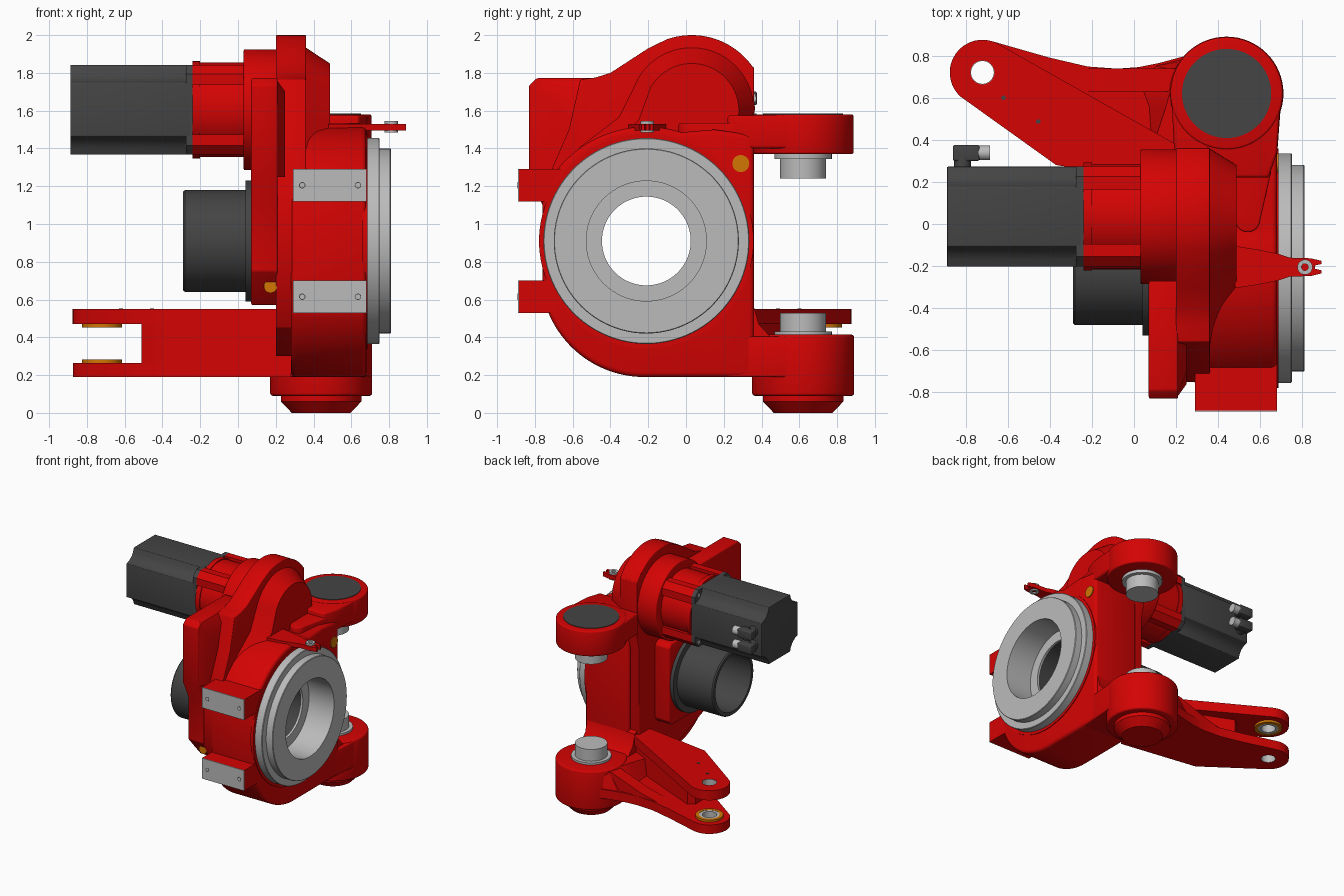
import bpy, bmesh, math

if "Cube" in bpy.data.objects:
    bpy.data.objects.remove(bpy.data.objects["Cube"], do_unlink=True)


def material(name, rgb):
    m = bpy.data.materials.new(name)
    m.use_nodes = True
    m.diffuse_color = (*rgb, 1)
    m.node_tree.nodes["Principled BSDF"].inputs["Base Color"].default_value = (*rgb, 1)
    return m


RED = material("red paint", (0.66, 0.001, 0.001))
GREY = material("light grey metal", (0.5, 0.5, 0.5))
DARK = material("dark grey metal", (0.058, 0.058, 0.058))
ORANGE = material("orange bronze", (0.64, 0.18, 0.001))


def place(axis, u, v, h):
    return {"x": (h, u, v), "y": (u, h, v), "z": (u, v, h)}[axis]


def arc(cu, cv, r, a0, a1, n=24):
    return [(cu + r * math.cos(math.radians(a0 + (a1 - a0) * i / n)),
             cv + r * math.sin(math.radians(a0 + (a1 - a0) * i / n))) for i in range(n + 1)]


def finish(name, bm, mat, bevel=0, cutters=()):
    """Turn a bmesh into an object, bevel it, drill it and set its shading."""
    bmesh.ops.recalc_face_normals(bm, faces=bm.faces)
    mesh = bpy.data.meshes.new(name)
    bm.to_mesh(mesh)
    bm.free()
    ob = bpy.data.objects.new(name, mesh)
    bpy.context.collection.objects.link(ob)
    mesh.materials.append(mat)
    if bevel:
        b = ob.modifiers.new("round", "BEVEL")
        b.width, b.segments, b.limit_method, b.angle_limit = bevel, 3, "ANGLE", math.radians(40)
    for c in cutters:
        d = ob.modifiers.new("drill", "BOOLEAN")
        d.operation, d.solver, d.object = "DIFFERENCE", "EXACT", c
    if ob.modifiers:
        dg = bpy.context.evaluated_depsgraph_get()
        done = bpy.data.meshes.new_from_object(ob.evaluated_get(dg))
        ob.modifiers.clear()
        ob.data = done
    bpy.ops.object.select_all(action="DESELECT")
    ob.select_set(True)
    bpy.context.view_layer.objects.active = ob
    bpy.ops.object.shade_smooth_by_angle(angle=math.radians(32))
    return ob


def prism(name, mat, axis, pts, h0, h1, top=None, **kw):
    """Extrude an outline along an axis, optionally lofting to a second outline."""
    bm = bmesh.new()
    a = [bm.verts.new(place(axis, u, v, h0)) for u, v in pts]
    b = [bm.verts.new(place(axis, u, v, h1)) for u, v in (top or pts)]
    bm.faces.new(a[::-1])
    bm.faces.new(b)
    for i in range(len(a)):
        j = (i + 1) % len(a)
        bm.faces.new((a[i], a[j], b[j], b[i]))
    return finish(name, bm, mat, **kw)


def box(name, mat, x, y, z, **kw):
    return prism(name, mat, "z", [(x[0], y[0]), (x[1], y[0]), (x[1], y[1]), (x[0], y[1])], *z, **kw)


def lathe(name, mat, axis, centre, profile, n=64, **kw):
    """Revolve (height, radius) points; a closed loop unless it touches radius 0."""
    bm = bmesh.new()
    rings = []
    for h, r in profile:
        if r == 0:
            rings.append([bm.verts.new(place(axis, *centre, h))] * n)
        else:
            rings.append([bm.verts.new(place(axis, u, v, h))
                          for u, v in arc(*centre, r, 0, 360, n)[:n]])
    for k in range(len(rings)):
        p, q = rings[k], rings[(k + 1) % len(rings)]
        for i in range(n):
            j = (i + 1) % n
            vs = list(dict.fromkeys((p[i], p[j], q[j], q[i])))
            if len(vs) > 2:
                bm.faces.new(vs)
    return finish(name, bm, mat, **kw)


def disc(name, mat, axis, centre, r, h0, h1, **kw):
    return lathe(name, mat, axis, centre, [(h0, 0), (h0, r), (h1, r), (h1, 0)], **kw)


def washer(name, mat, axis, centre, r0, r1, h0, h1, **kw):
    return lathe(name, mat, axis, centre, [(h0, r0), (h0, r1), (h1, r1), (h1, r0)], **kw)


HUB, DRIVE, PIN, TIP = (-0.21, 0.91), (0.035, 1.605), (0.44, 0.62), (-0.72, 0.72)

# Helpers for drilling
bore = lathe("bore_cutter", RED, "x", HUB, [(-0.6, 0), (-0.6, 0.258), (0.5, 0.258), (0.5, 0.4), (1.2, 0.4), (1.2, 0)])
tie_hole = disc("tie_hole_cutter", RED, "z", TIP, 0.057, -0.3, 1.0)
bore.hide_render = tie_hole.hide_render = True

# Knuckle housing
body = ([(0.36, 0.19), (0.36, 1.47), (0.15, 1.50)] + arc(*HUB, 0.605, 72, 150)
        + [(-0.76, 1.12), (-0.76, 0.70)] + arc(-0.22, 0.74, 0.55, 203, 270))
prism("knuckle_housing", RED, "x", body, 0.28, 0.68, bevel=0.025, cutters=[bore])
back = ([(0.33, 0.3), (0.33, 1.25), (0.36, 1.36), (0.36, 1.83)] + arc(0.03, 1.605, 0.395, 35, 110)
        + [(-0.2, 1.93), (-0.3, 1.865), (-0.4, 1.80), (-0.48, 1.775), (-0.56, 1.765),
           (-0.62, 1.5), (-0.75, 1.2), (-0.75, 0.75), (-0.6, 0.45), (-0.2, 0.3)])
prism("back_flange", RED, "x", back, 0.2, 0.36, bevel=0.012, cutters=[bore])
pad = [(0.12, 0.61), (0.12, 1.22), (0.09, 1.25), (-0.2, 1.25), (-0.27, 1.32), (-0.27, 1.772),
       (-0.79, 1.772), (-0.83, 1.735), (-0.83, 1.25), (-0.76, 1.1), (-0.76, 0.75),
       (-0.6, 0.57), (0.08, 0.57)]
prism("rear_cover", RED, "x", pad, 0.07, 0.21, bevel=0.01, cutters=[bore])
prism("cover_slope", RED, "x", [(-0.83, 1.25), (-0.3, 1.25), (-0.3, 1.77), (-0.79, 1.77), (-0.83, 1.73)],
      0.2, 0.25, [(-0.76, 1.25), (-0.3, 1.25), (-0.3, 1.7), (-0.62, 1.7), (-0.7, 1.64)])
tower = [(0.3, 1.28)] + arc(0.03, 1.605, 0.335, 0, 150) + [(-0.36, 1.57), (-0.58, 1.4), (-0.3, 1.28)]
tower_end = [(0.26, 1.28)] + arc(0.03, 1.6, 0.25, 0, 150) + [(-0.25, 1.55), (-0.42, 1.4), (-0.3, 1.28)]
prism("drive_dome", RED, "x", tower, 0.35, 0.487, tower_end)

# Mounting pads with bare metal faces
for tag, z in (("upper", 1.205), ("lower", 0.615)):
    zs = (z - 0.085, z + 0.085)
    box(tag + "_mount_pad", RED, (0.29, 0.68), (-0.885, -0.62), zs)
    box(tag + "_mount_face", GREY, (0.29, 0.68), (-0.89, -0.884), zs)
    for x in (0.34, 0.635):
        washer(tag + "_mount_hole", DARK, "y", (x, z), 0.013, 0.017, -0.891, -0.889, n=20)

# Hub ring, seal and rear tube
lathe("hub_ring", GREY, "x", HUB, [(0.565, 0.41), (0.565, 0.235), (0.58, 0.235), (0.58, 0.318), (0.81, 0.318),
      (0.81, 0.486), (0.806, 0.49), (0.75, 0.49), (0.75, 0.541), (0.746, 0.545), (0.67, 0.545), (0.67, 0.41)], n=96)
washer("hub_seal", RED, "x", HUB, 0.5, 0.568, 0.66, 0.686, n=96)
lathe("rear_tube", DARK, "x", HUB, [(0.57, 0.236), (-0.29, 0.236), (-0.29, 0.262), (-0.28, 0.27),
      (0.04, 0.27), (0.04, 0.32), (0.075, 0.32), (0.075, 0.26), (0.57, 0.26)], n=96)

# Drive gearbox
disc("gear_housing", RED, "x", DRIVE, 0.32, 0.03, 0.22, bevel=0.008)
disc("gearbox", RED, "x", DRIVE, 0.25, -0.21, 0.05)
disc("gearbox_collar", RED, "x", DRIVE, 0.257, -0.24, -0.2)
for sy in (-1, 1):
    for sz in (-1, 1):
        corner = [(DRIVE[0] + sy * a, DRIVE[1] + sz * b) for a, b in
                  ((0.13, 0.13), (0.237, 0.13), (0.237, 0.19), (0.19, 0.237), (0.13, 0.237))]
        prism("gearbox_rib", RED, "x", corner, -0.24, 0.05)
        disc("motor_bolt", GREY, "x", (DRIVE[0] + sy * 0.195, DRIVE[1] + sz * 0.195), 0.015, -0.279, -0.27, n=12)

# Motor with scooped corners
quarter = [(0.237, 0.14), (0.205, 0.15), (0.172, 0.172), (0.15, 0.205), (0.14, 0.237)]
section = []
for c, s in ((1, 0), (0, 1), (-1, 0), (0, -1)):
    section += [(DRIVE[0] + c * a - s * b, DRIVE[1] + s * a + c * b) for a, b in quarter]
prism("motor", DARK, "x", section, -0.888, -0.25, bevel=0.004)
q = 0.237
prism("motor_flange", DARK, "x", [(DRIVE[0] + a, DRIVE[1] + b) for a, b in
      ((q, -.19), (q, .19), (.19, q), (-.19, q), (-q, .19), (-q, -.19), (-.19, -q), (.19, -q))], -0.275, -0.24)
for z in (1.55, 1.665):
    disc("connector_base", DARK, "y", (-0.815, z), 0.04, 0.26, 0.32, n=24)
    box("connector_elbow", DARK, (-0.86, -0.735), (0.3, 0.375), (z - 0.036, z + 0.036), bevel=0.008)
    disc("connector_tip", GREY, "x", (0.338, z), 0.035, -0.74, -0.683, n=24)

# Upper pivot arm with a lower web blending into the housing
prism("upper_arm", RED, "z", arc(*PIN, 0.265, 10, 175) + [(0.19, 0.36), (0.3, 0.22), (0.64, 0.22), (0.68, 0.34)],
      1.40, 1.575, bevel=0.015)
prism("upper_arm_web", RED, "z", [(0.67, 0.4), (0.25, 0.4), (0.3, 0.2), (0.46, 0.04)]
      + arc(0.54, 0.02, 0.06, 200, 360, 8) + [(0.65, 0.24)], 1.42, 1.535, bevel=0.01)
disc("upper_pivot", RED, "z", PIN, 0.267, 1.37, 1.58, bevel=0.012)
disc("pivot_cap", DARK, "z", PIN, 0.212, 1.574, 1.584)
lathe("upper_pin", GREY, "z", PIN, [(1.24, 0), (1.24, 0.122), (1.345, 0.122), (1.345, 0.152), (1.375, 0.152), (1.375, 0)])
disc("side_plug", ORANGE, "x", (0.29, 1.32), 0.045, 0.66, 0.687, n=32)
disc("front_plug", ORANGE, "y", (0.172, 0.67), 0.035, -0.71, -0.64, n=32)

# Lower pivot
disc("lower_pivot", RED, "z", PIN, 0.27, 0.09, 0.415, bevel=0.015)
lathe("lower_pivot_cap", RED, "z", PIN, [(0.0, 0), (0.0, 0.155), (0.06, 0.213), (0.1, 0.213), (0.1, 0)])
lathe("lower_pin", GREY, "z", PIN, [(0.41, 0), (0.41, 0.152), (0.432, 0.152), (0.432, 0.122), (0.53, 0.122), (0.53, 0)])
prism("lower_bridge", RED, "z", arc(*PIN, 0.262, 0, 180) + [(0.2, 0.2), (0.67, 0.2)], 0.19, 0.405, bevel=0.01)
prism("bridge_fillet", RED, "x", [(0.28, 0.35), (0.28, 0.6), (0.36, 0.56), (0.385, 0.47), (0.45, 0.40)], 0.22, 0.66)

# Steering arm: two plates, a front wall, a falling rear rib and an open pocket between
rear = [(0.25, 0.80), (0.12, 0.765), (0.02, 0.745), (-0.08, 0.738), (-0.22, 0.748), (-0.4, 0.79)]
front = [(-0.37, 0.28), (0.28, 0.18)]
prism("steering_arm_lower", RED, "z", arc(*TIP, 0.155, 75, 228) + front + rear, 0.19, 0.265, cutters=[tie_hole])
prism("steering_arm_upper", RED, "z", arc(*TIP, 0.155, 62, 228) + front + [(0.25, 0.35)], 0.47, 0.55,
      cutters=[tie_hole])
prism("steering_arm_core", RED, "z", [(-0.51, 0.38)] + front + [(0.25, 0.33), (-0.46, 0.64), (-0.51, 0.6)], 0.26, 0.475)
prism("steering_arm_rib", RED, "y", [(0.26, 0.25), (0.26, 0.405), (0.16, 0.395), (0.04, 0.35), (-0.1, 0.3), (-0.26, 0.262)],
      0.63, 0.738)
prism("steering_arm_root", RED, "z", [(0.26, 0.28), (0.08, 0.4), (0.07, 0.55), (0.03, 0.66), (0.1, 0.75), (0.26, 0.79)],
      0.26, 0.405, [(0.26, 0.28), (0.1, 0.4), (0.15, 0.55), (0.18, 0.66), (0.2, 0.73), (0.26, 0.78)])
for h0, h1, g0, g1 in ((0.262, 0.282, 0.192, 0.28), (0.452, 0.472, 0.454, 0.548)):
    washer("fork_bushing", ORANGE, "z", TIP, 0.078, 0.105, h0, h1)
    washer("bushing_face", GREY, "z", TIP, 0.056, 0.079, h0 + 0.002, h1 - 0.002)
    washer("bushing_sleeve", GREY, "z", TIP, 0.054, 0.058, g0, g1)
for c in ((-0.62, 0.6), (-0.455, 0.487)):
    disc("arm_pinhole", DARK, "z", c, 0.011, 0.545, 0.552, n=12)

# Pointer tab with its screw
half = [(0.48, 0.1), (0.58, 0.085), (0.68, 0.065), (0.74, 0.045), (0.84, 0.042), (0.89, 0.03), (0.89, 0.015), (0.86, 0.008)]
prism("pointer_tab", RED, "z", [(x, -0.205 - y) for x, y in half] + [(x, -0.205 + y) for x, y in half[::-1]], 1.495, 1.53)
washer("pointer_screw", GREY, "z", (0.812, -0.205), 0.016, 0.036, 1.485, 1.545, n=24)

for helper in (bore, tie_hole):
    bpy.data.objects.remove(helper, do_unlink=True)
